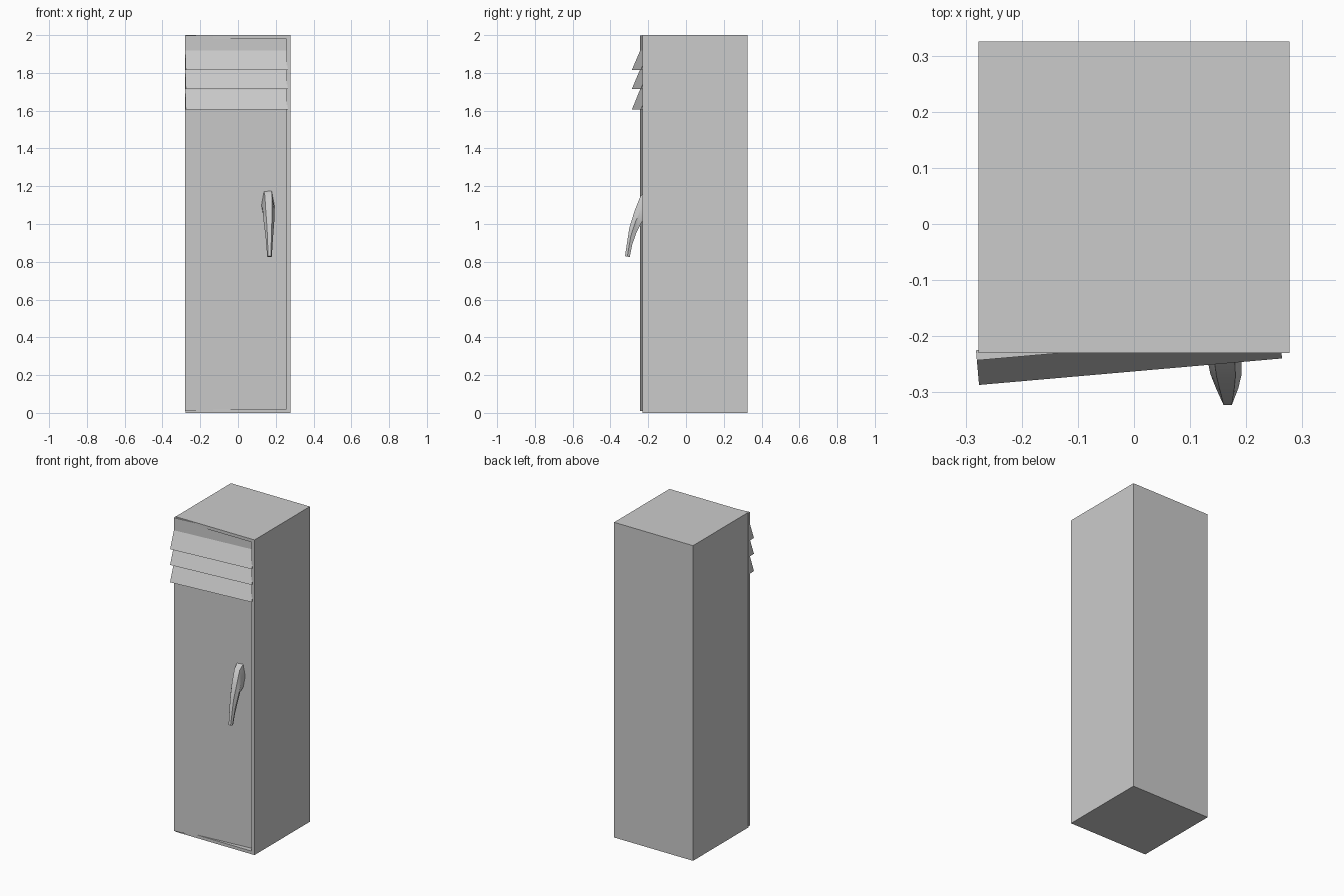
import bpy, bmesh, math
from mathutils import Vector, Matrix

if "Cube" in bpy.data.objects:
    bpy.data.objects.remove(bpy.data.objects["Cube"])


def make_object(name, bm, matrix=None, smooth=False):
    bmesh.ops.recalc_face_normals(bm, faces=bm.faces)
    if matrix:
        bm.transform(matrix)
    mesh = bpy.data.meshes.new(name)
    bm.to_mesh(mesh)
    bm.free()
    obj = bpy.data.objects.new(name, mesh)
    bpy.context.collection.objects.link(obj)
    if smooth:
        bpy.ops.object.select_all(action='DESELECT')
        obj.select_set(True)
        bpy.context.view_layer.objects.active = obj
        bpy.ops.object.shade_smooth_by_angle(angle=math.radians(40))
    return obj


def box(bm, lo, hi):
    lo, hi = Vector(lo), Vector(hi)
    size = hi - lo
    mat = Matrix.Translation((lo + hi) / 2) @ Matrix.Diagonal((*size, 1))
    return bmesh.ops.create_cube(bm, size=1, matrix=mat)


def loft(bm, rings):
    loops = [[bm.verts.new(p) for p in ring] for ring in rings]
    for a, b in zip(loops, loops[1:]):
        n = len(a)
        for i in range(n):
            j = (i + 1) % n
            bm.faces.new((a[i], a[j], b[j], b[i]))
    bm.faces.new(loops[0])
    bm.faces.new(loops[-1])


# Hollow cabinet: frame inset on the front, cavity pushed in
bm = bmesh.new()
box(bm, (-0.277, -0.23, 0), (0.277, 0.325, 2))
bm.faces.ensure_lookup_table()
front = min(bm.faces, key=lambda f: f.calc_center_median().y)
bmesh.ops.inset_region(bm, faces=[front], thickness=0.028)
cavity = bmesh.ops.extrude_discrete_faces(bm, faces=[front])['faces'][0]
bmesh.ops.translate(bm, verts=cavity.verts, vec=(0, 0.527, 0))
make_object("cabinet", bm)

# Door, slightly turned so its left side stands proud of the frame
WIDTH = 0.542
door_matrix = (Matrix.Translation((-0.28, -0.243, 0))
               @ Matrix.Rotation(math.radians(5), 4, 'Z'))
bm = bmesh.new()
box(bm, (0, 0, 0.01), (WIDTH, 0.018, 1.997))
make_object("door", bm, door_matrix)

# Three sloping vent louvres on the door
for i, (top, bottom) in enumerate([(1.92, 1.815), (1.82, 1.715), (1.715, 1.605)]):
    bm = bmesh.new()
    profile = [(0.001, top), (-0.044, bottom), (0.001, bottom + 0.002)]
    loft(bm, [[(x, y, z) for y, z in profile] for x in (0, WIDTH)])
    make_object(f"louvre_{i + 1}", bm, door_matrix)

# Curved tapering handle: front (y, z), back (y, z), half width, centre x
stations = [
    ((-0.195, 1.18), (-0.195, 1.03), 0.035, 0.157),
    ((-0.240, 1.15), (-0.235, 1.01), 0.031, 0.161),
    ((-0.272, 1.07), (-0.262, 0.955), 0.028, 0.164),
    ((-0.300, 0.98), (-0.285, 0.89), 0.020, 0.166),
    ((-0.323, 0.83), (-0.298, 0.825), 0.012, 0.167),
]
section = [(-0.6, 0), (0.6, 0), (1, 0.5), (0.6, 1), (-0.6, 1), (-1, 0.5)]
rings = []
for (fy, fz), (by, bz), hw, cx in stations:
    rings.append([(cx + s * hw, fy + (by - fy) * t, fz + (bz - fz) * t)
                  for s, t in section])
bm = bmesh.new()
loft(bm, rings)
make_object("handle", bm, smooth=True)
